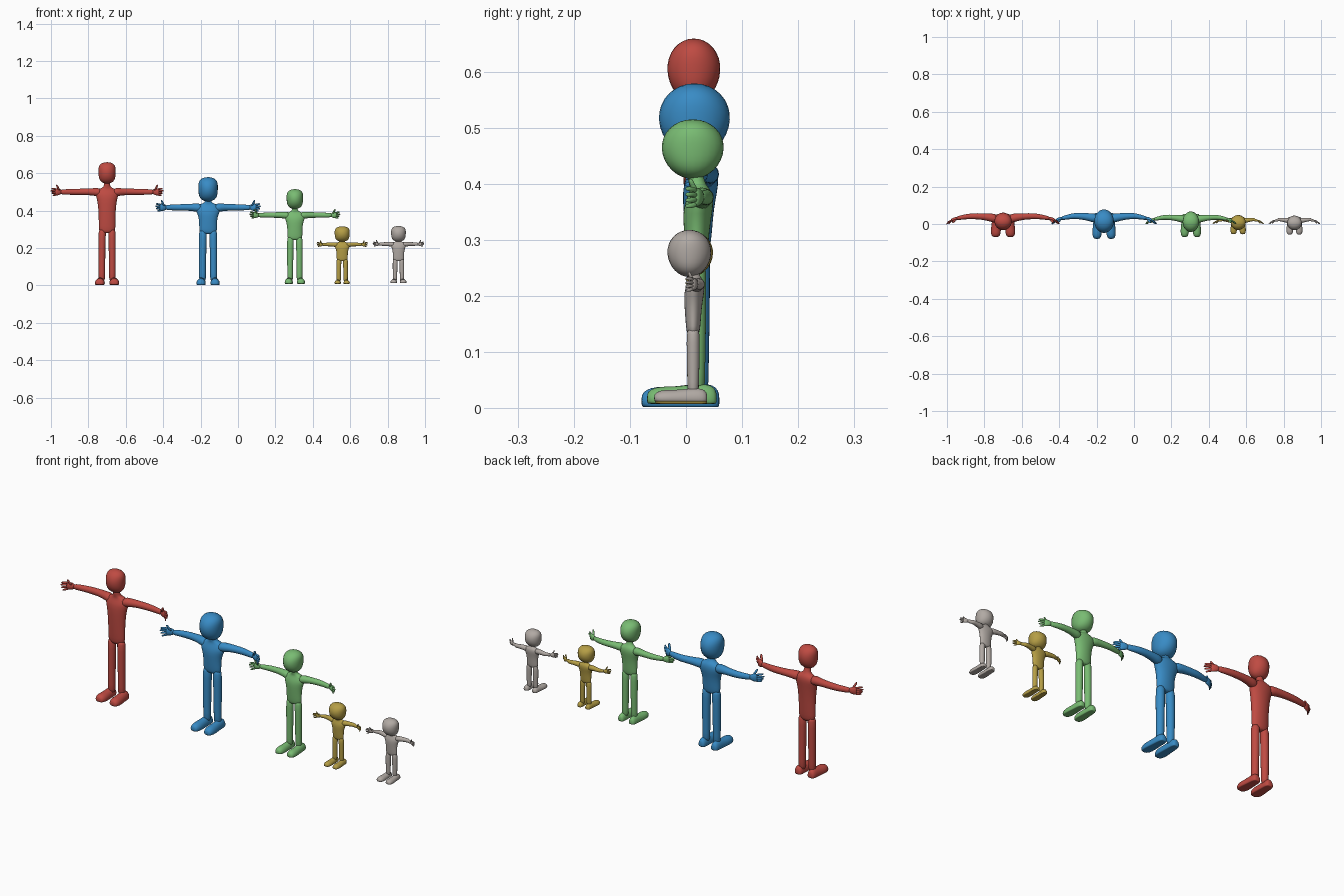
import bpy, bmesh
from math import sin, cos, pi
from mathutils import Vector

if "Cube" in bpy.data.objects:
    bpy.data.objects.remove(bpy.data.objects["Cube"])

# name, colour, x, sole z, crotch z, arm z, half span, hip half width, thickness,
# foot (y front, y back, outer x), head (rx, ry, rz, y, z)
FIGURES = [
    ("red", (0.52, 0.07, 0.055), -0.70, 0.003, 0.285, 0.500, 0.302, 0.048, 1.0,
     (-0.070, 0.052, 0.067), (0.046, 0.047, 0.057, 0.014, 0.602)),
    ("blue", (0.04, 0.26, 0.56), -0.16, 0.002, 0.280, 0.417, 0.282, 0.051, 1.02,
     (-0.080, 0.060, 0.064), (0.052, 0.063, 0.065, 0.015, 0.514)),
    ("green", (0.19, 0.50, 0.17), 0.304, 0.008, 0.247, 0.376, 0.243, 0.043, 0.86,
     (-0.070, 0.055, 0.056), (0.044, 0.055, 0.053, 0.012, 0.462)),
    ("yellow", (0.46, 0.34, 0.06), 0.557, 0.008, 0.133, 0.219, 0.137, 0.032, 0.58,
     (-0.055, 0.038, 0.042), (0.040, 0.040, 0.041, 0.008, 0.275)),
    ("grey", (0.44, 0.40, 0.37), 0.858, 0.012, 0.133, 0.221, 0.138, 0.032, 0.58,
     (-0.057, 0.038, 0.044), (0.039, 0.039, 0.042, 0.006, 0.276)),
]
AXES = {
    "X": (Vector((0, 1, 0)), Vector((0, 0, 1))),
    "Y": (Vector((1, 0, 0)), Vector((0, 0, 1))),
    "Z": (Vector((1, 0, 0)), Vector((0, 1, 0))),
}


def finish(bm, name, mat):
    bmesh.ops.recalc_face_normals(bm, faces=bm.faces)
    me = bpy.data.meshes.new(name)
    bm.to_mesh(me)
    bm.free()
    for p in me.polygons:
        p.use_smooth = True
    ob = bpy.data.objects.new(name, me)
    bpy.context.collection.objects.link(ob)
    me.materials.append(mat)
    return ob


def loft(bm, sections, axis, n=12, floor=None):
    """Skin elliptical sections (x, y, z, ra, rb) laid square to an axis."""
    a, b = AXES[axis]
    rings = []
    for x, y, z, ra, rb in sections:
        ring = []
        for i in range(n):
            t = 2 * pi * i / n
            p = Vector((x, y, z)) + a * ra * cos(t) + b * rb * sin(t)
            if floor is not None:
                p.z = max(p.z, floor)
            ring.append(bm.verts.new(p))
        rings.append(ring)
    for r, s in zip(rings, rings[1:]):
        for i in range(n):
            j = (i + 1) % n
            bm.faces.new((r[i], r[j], s[j], s[i]))
    bm.faces.new(rings[0])
    bm.faces.new(rings[-1])


def head(fig, mat, cx, dims):
    rx, ry, rz, y, z = dims
    bm = bmesh.new()
    bmesh.ops.create_uvsphere(bm, u_segments=24, v_segments=16, radius=1)
    for v in bm.verts:
        px, py, pz = v.co
        # boxy from the front, egg-shaped from the side
        px *= (1 + 0.38 * pz * pz) * (1 + 0.05 * pz)
        v.co = (cx + px * rx, y + py * (1 + 0.06 * pz) * ry, z + pz * rz)
    finish(bm, fig + "_head", mat)


def torso(fig, mat, cx, crotch, az, hip, k, hd):
    y, h = 0.022 * k, az - crotch
    bm = bmesh.new()
    neck = 0.016 * k ** 0.6
    loft(bm, [
        (cx, y, crotch - 0.006 * k, hip * 0.7, 0.016 * k),
        (cx, y, crotch + 0.008 * k, hip * 0.96, 0.021 * k),
        (cx, y, crotch + 0.25 * h, hip * 0.94, 0.024 * k),
        (cx, y, crotch + 0.55 * h, hip * 0.97, 0.027 * k),
        (cx, y + 0.002 * k, az - 0.032 * k, hip * 1.14, 0.031 * k),
        (cx, y + 0.006 * k, az - 0.008 * k, hip * 1.4, 0.030 * k),
        (cx, y + 0.009 * k, az + 0.013 * k, hip * 1.1, 0.023 * k),
        (cx, y + 0.004 * k, az + 0.022 * k, neck * 1.5, 0.019 * k),
        (cx, y, az + 0.032 * k, neck, neck),
        (cx, y * 0.8, hd[4] - hd[2] * 0.7, neck, neck),
    ], "Z", 16)
    finish(bm, fig + "_torso", mat).modifiers.new("smooth", "SUBSURF").levels = 1


def limbs(fig, mat, cx, sole, crotch, az, span, hip, k, foot, s):
    side = "_left_" if s > 0 else "_right_"
    X = lambda d: cx + s * d
    y = 0.022 * k

    # leg
    bm = bmesh.new()
    r = hip * 0.41
    loft(bm, [
        (X(hip * 0.58), y, sole + 0.015 * k, r * 0.95, 0.018 * k),
        (X(hip * 0.58), y, sole + 0.06 * k, r * 0.9, 0.018 * k),
        (X(hip * 0.58), y, (sole + crotch) / 2, r * 0.95, 0.020 * k),
        (X(hip * 0.56), y, crotch - 0.02 * k, r * 1.05, 0.021 * k),
        (X(hip * 0.52), y, crotch + 0.02 * k, r * 1.05, 0.020 * k),
    ], "Z")
    obs = [finish(bm, fig + side + "leg", mat)]

    # shoe with a flat sole, toe turned slightly outward
    f, b, out = foot
    w = (out - 0.012 * k) / 2
    c = out - w
    L = b - f
    bm = bmesh.new()
    loft(bm, [(X(c - 0.06 * w + (0.5 - t) * 0.12 * w), f + t * L, sole + 0.010 * k,
               w * q, h * k) for t, q, h in (
        (0.0, 0.45, 0.010), (0.05, 0.8, 0.021), (0.2, 1.02, 0.027), (0.42, 0.95, 0.026),
        (0.65, 0.84, 0.031), (0.85, 0.82, 0.032), (0.96, 0.68, 0.026), (1.0, 0.4, 0.012))],
        "Y", 16, sole)
    obs.append(finish(bm, fig + side + "foot", mat))

    # arm sweeping back from the chest, then forward to the wrist
    wrist = span - 0.055 * k
    bm = bmesh.new()
    loft(bm, [
        (X(hip * 0.6), 0.028 * k, az - 0.004 * k, 0.027 * k, 0.027 * k),
        (X(hip * 1.4), 0.034 * k, az, 0.023 * k, 0.021 * k),
        (X(hip * 2.1), 0.040 * k, az + 0.001 * k, 0.018 * k, 0.018 * k),
        (X((hip * 2 + wrist) / 2), 0.043 * k, az, 0.016 * k, 0.017 * k),
        (X(wrist - 0.03 * k), 0.036 * k, az, 0.013 * k, 0.015 * k),
        (X(wrist + 0.008 * k), 0.029 * k, az, 0.010 * k, 0.014 * k),
    ], "X")
    obs.append(finish(bm, fig + side + "arm", mat))

    # hand: palm, four stacked fingers, thumb pointing up
    bm = bmesh.new()
    loft(bm, [
        (X(wrist - 0.006 * k), 0.031 * k, az, 0.008 * k, 0.011 * k),
        (X(wrist + 0.010 * k), 0.027 * k, az + 0.001 * k, 0.011 * k, 0.019 * k),
        (X(wrist + 0.026 * k), 0.021 * k, az, 0.010 * k, 0.021 * k),
        (X(wrist + 0.032 * k), 0.019 * k, az, 0.006 * k, 0.018 * k),
    ], "X")
    for i, reach in enumerate((0.044, 0.051, 0.055, 0.051)):
        dz = (-0.015 + 0.010 * i) * k
        q = 0.0058 * k
        loft(bm, [
            (X(wrist + 0.022 * k), 0.022 * k, az + dz * 0.95, q, q),
            (X(wrist + 0.6 * reach * k + 0.008 * k), 0.014 * k, az + dz * 1.1, q, q),
            (X(wrist + reach * k - 0.003 * k), 0.005 * k, az + dz * 1.2, q, q * 0.9),
            (X(wrist + reach * k), 0.000, az + dz * 1.2, q * 0.5, q * 0.5),
        ], "X", 8)
    loft(bm, [
        (X(wrist + 0.008 * k), 0.024 * k, az + 0.006 * k, 0.008 * k, 0.008 * k),
        (X(wrist + 0.016 * k), 0.015 * k, az + 0.022 * k, 0.0065 * k, 0.0065 * k),
        (X(wrist + 0.021 * k), 0.010 * k, az + 0.034 * k, 0.006 * k, 0.006 * k),
        (X(wrist + 0.022 * k), 0.009 * k, az + 0.039 * k, 0.003 * k, 0.003 * k),
    ], "Z", 8)
    obs.append(finish(bm, fig + side + "hand", mat))
    for ob in obs:
        ob.modifiers.new("smooth", "SUBSURF").levels = 1
        ob.modifiers["smooth"].render_levels = 1


for name, col, cx, sole, crotch, az, span, hip, k, foot, hd in FIGURES:
    mat = bpy.data.materials.new(name + "_paint")
    mat.diffuse_color = (*col, 1)
    mat.use_nodes = True
    mat.node_tree.nodes["Principled BSDF"].inputs["Base Color"].default_value = mat.diffuse_color
    fig = name + "_figure"
    head(fig, mat, cx, hd)
    torso(fig, mat, cx, crotch, az, hip, k, hd)
    for s in (-1, 1):
        limbs(fig, mat, cx, sole, crotch, az, span, hip, k, foot, s)
